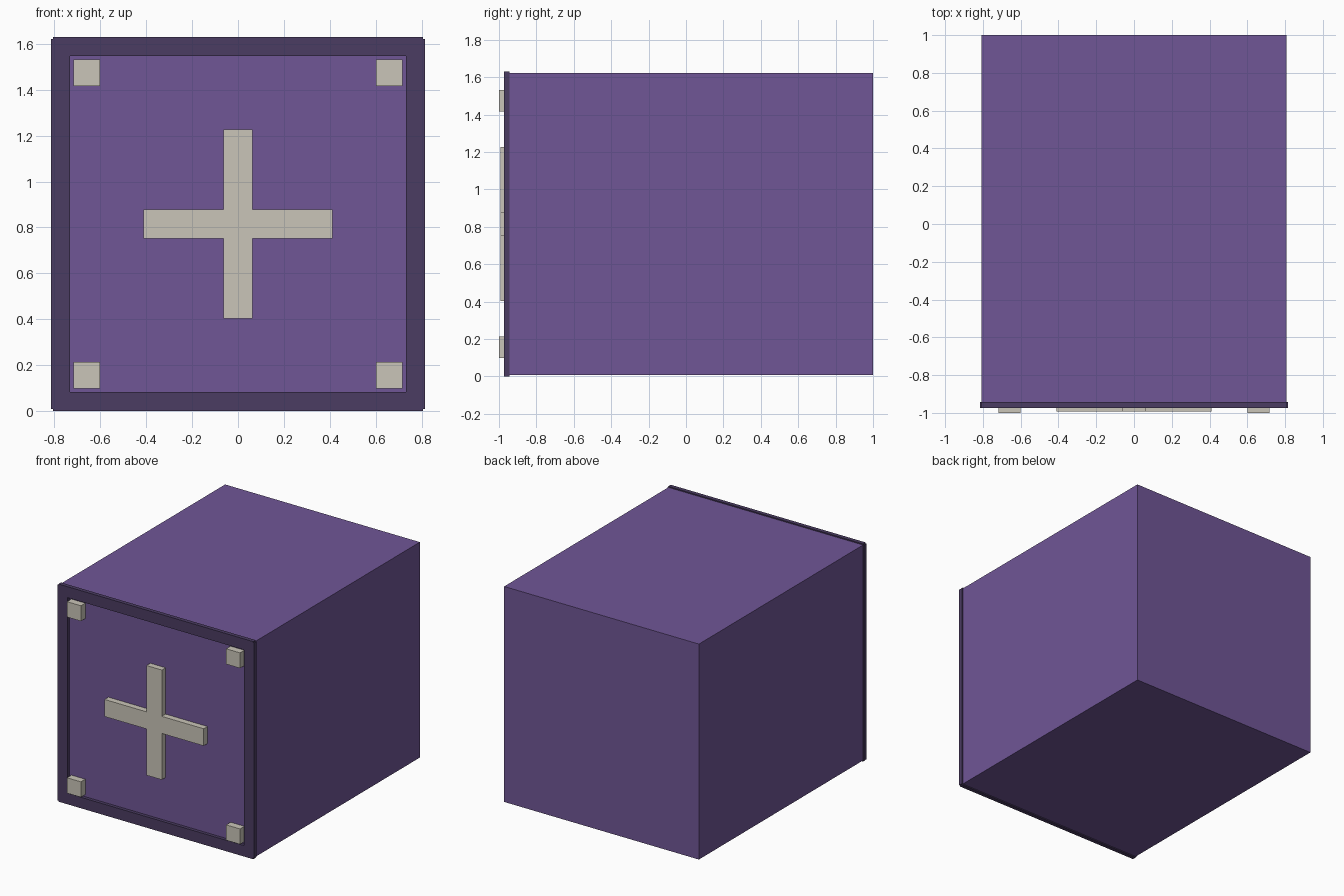
import bpy
import bmesh

cube = bpy.data.objects.get("Cube")
if cube:
    bpy.data.objects.remove(cube, do_unlink=True)


def material(name, color):
    mat = bpy.data.materials.new(name)
    mat.use_nodes = True
    rgba = (*color, 1)
    mat.diffuse_color = rgba
    mat.node_tree.nodes["Principled BSDF"].inputs["Base Color"].default_value = rgba
    return mat


purple = material("purple", (0.162, 0.093, 0.305))
dark_purple = material("dark purple", (0.070, 0.045, 0.122))
cream = material("cream", (0.591, 0.558, 0.479))


def add_object(name, bm, mat):
    bmesh.ops.recalc_face_normals(bm, faces=bm.faces)
    mesh = bpy.data.meshes.new(name)
    bm.to_mesh(mesh)
    bm.free()
    mesh.materials.append(mat)
    obj = bpy.data.objects.new(name, mesh)
    bpy.context.collection.objects.link(obj)


def prism(name, outline, y_front, y_back, mat):
    """Extrude an (x, z) outline from front to back."""
    bm = bmesh.new()
    face = bm.faces.new([bm.verts.new((x, y_front, z)) for x, z in outline])
    moved = bmesh.ops.extrude_face_region(bm, geom=[face])["geom"]
    verts = [v for v in moved if isinstance(v, bmesh.types.BMVert)]
    bmesh.ops.translate(bm, verts=verts, vec=(0, y_back - y_front, 0))
    # Keep the front cap closed
    if not face.is_valid:
        bmesh.ops.holes_fill(bm, edges=bm.edges)
    add_object(name, bm, mat)


def box(name, x, z, y, mat):
    prism(name, [(x[0], z[0]), (x[1], z[0]), (x[1], z[1]), (x[0], z[1])], *y, mat)


MID = 0.815      # centre height
BODY = 0.807     # half width of the body
RIM = 0.815      # outer half size of the frame
INNER = 0.733    # inner half size of the frame
FRAME_Y = (-0.973, -0.943)
FACE_Y = -0.948  # front face of the body

# Main block
box("body", (-BODY, BODY), (MID - BODY, MID + BODY), (FACE_Y, 1), purple)

# Four frame bars around the front
for side, name in ((-1, "right"), (1, "left")):
    xs = sorted((side * INNER, side * RIM))
    box(f"frame_{name}", xs, (MID - BODY, MID + BODY), FRAME_Y, dark_purple)
for side, name in ((-1, "bottom"), (1, "top")):
    zs = sorted((MID + side * INNER, MID + side * RIM))
    box(f"frame_{name}", (-BODY, BODY), zs, FRAME_Y, dark_purple)

# Raised cross, traced one quarter at a time
A, W = 0.411, 0.064
outline = []
x_dir, z_dir = 1, 0
for _ in range(4):
    for along, across in ((A, -W), (A, W), (W, W)):
        outline.append((along * x_dir - across * z_dir,
                        MID + along * z_dir + across * x_dir))
    x_dir, z_dir = -z_dir, x_dir
prism("front_cross", outline, -0.993, FACE_Y, cream)

# Corner studs
NEAR, FAR = 0.602, 0.717
for sx, x_name in ((-1, "right"), (1, "left")):
    for sz, z_name in ((-1, "bottom"), (1, "top")):
        box(f"stud_{z_name}_{x_name}", sorted((sx * NEAR, sx * FAR)),
            sorted((MID + sz * NEAR, MID + sz * FAR)), (-1, FACE_Y), cream)
